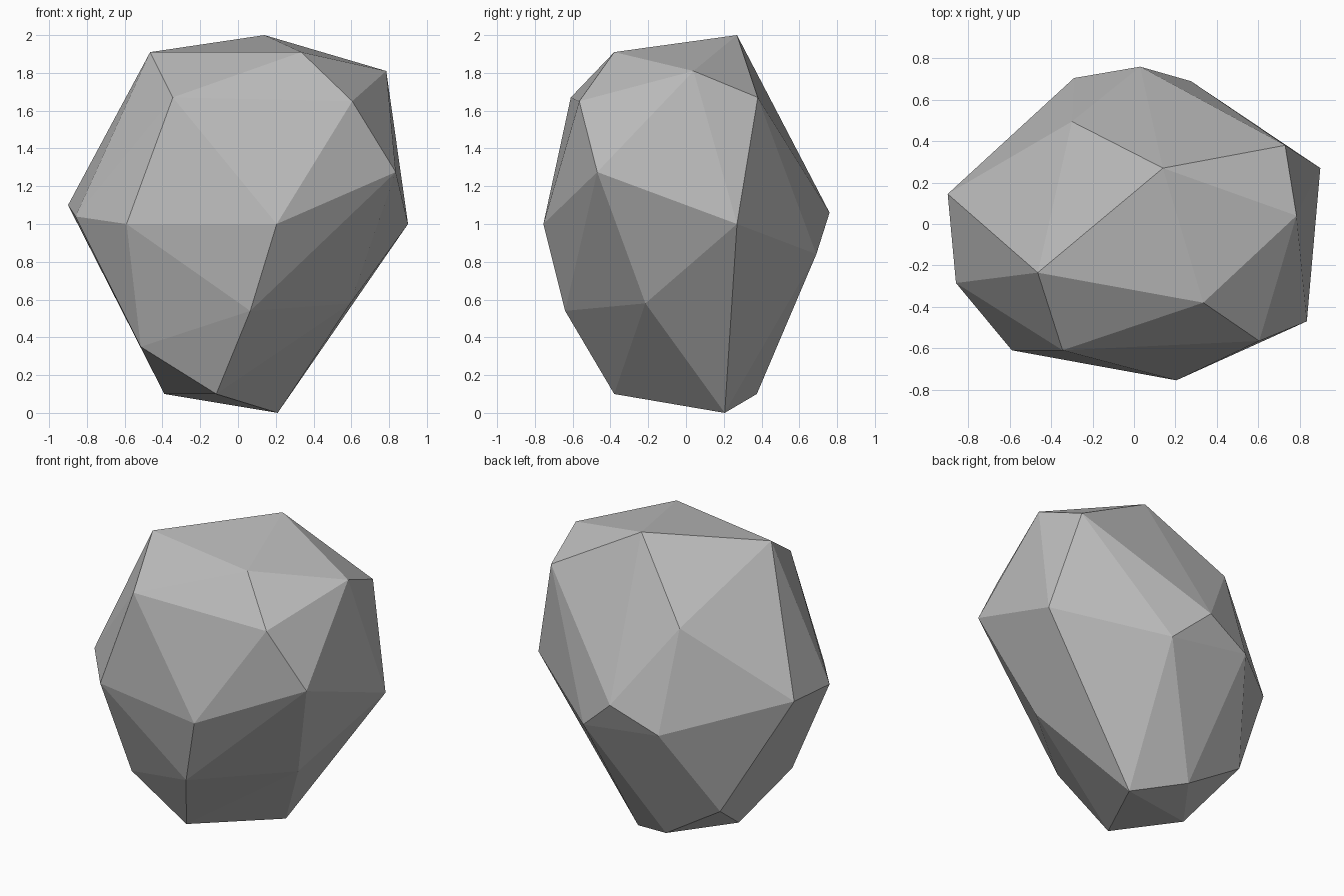
import bpy
import bmesh

# Remove only the default cube
default_cube = bpy.data.objects.get("Cube")
if default_cube:
    bpy.data.objects.remove(default_cube, do_unlink=True)


def make_material(name, colour):
    material = bpy.data.materials.new(name)
    material.use_nodes = True
    material.diffuse_color = colour
    shader = next(n for n in material.node_tree.nodes if n.type == "BSDF_PRINCIPLED")
    shader.inputs["Base Color"].default_value = colour
    shader.inputs["Roughness"].default_value = 0.9
    return material


# Corners of the boulder, grouped by level from the crown down to the foot
crown = [(.14, .27, 2), (-.465, -.235, 1.91), (.335, -.38, 1.91), (.785, .04, 1.81)]
shoulder = [(.73, .38, 1.67), (-.345, -.61, 1.67), (.605, -.565, 1.65), (-.3, .495, 1.56)]
belly = [
    (.835, -.47, 1.275), (.9, .27, 1), (.205, -.755, 1), (-.59, -.61, 1),
    (-.86, -.285, 1.04), (-.9, .145, 1.1), (.03, .76, 1.06), (-.29, .705, .92), (.275, .69, .84),
]
taper = [(.595, -.215, .58), (.065, -.64, .54), (-.515, -.385, .35), (-.515, .375, .35)]
foot = [(-.39, 0, .1), (-.115, -.38, .1), (-.115, .375, .1), (.21, .205, 0)]


def build_faceted_rock(name, levels, material):
    """Wrap a faceted skin around the corner points."""
    bm = bmesh.new()
    for level in levels:
        for corner in level:
            bm.verts.new(corner)
    hull = bmesh.ops.convex_hull(bm, input=bm.verts[:])
    spare = {g for g in hull["geom_interior"] + hull["geom_unused"]
             if isinstance(g, bmesh.types.BMVert)}
    bmesh.ops.delete(bm, geom=list(spare), context="VERTS")
    bmesh.ops.recalc_face_normals(bm, faces=bm.faces[:])
    for face in bm.faces:
        face.smooth = False
    mesh = bpy.data.meshes.new(name)
    bm.to_mesh(mesh)
    bm.free()
    mesh.materials.append(material)
    rock = bpy.data.objects.new(name, mesh)
    bpy.context.collection.objects.link(rock)
    return rock


stone_grey = make_material("stone_grey", (.5, .5, .5, 1))
build_faceted_rock("boulder", [crown, shoulder, belly, taper, foot], stone_grey)
